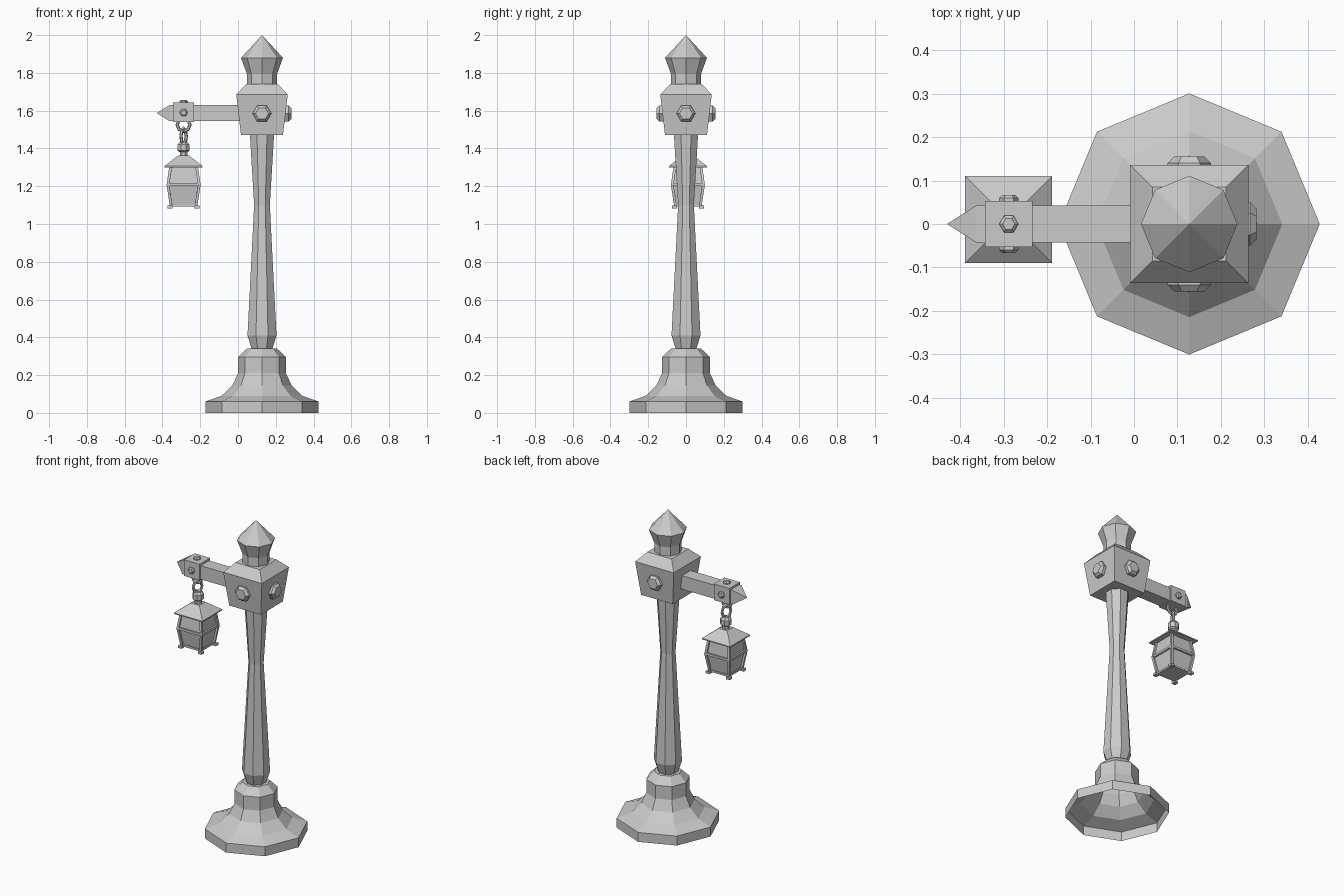
import bpy, bmesh, math
from mathutils import Matrix, Vector

if "Cube" in bpy.data.objects:
    bpy.data.objects.remove(bpy.data.objects["Cube"])

PX = 0.127            # post centre
LX, LY = -0.288, 0.01  # lantern centre
R2 = math.sqrt(2)


def finish(name, bm):
    bmesh.ops.recalc_face_normals(bm, faces=bm.faces)
    me = bpy.data.meshes.new(name)
    bm.to_mesh(me)
    bm.free()
    ob = bpy.data.objects.new(name, me)
    bpy.context.collection.objects.link(ob)
    return ob


def loft(name, profile, n, turn=0.0, origin=(0, 0, 0), axis=(0, 0, 1), cap_bottom=True):
    """Stack n-sided rings of (radius, height) along an axis; radius 0 gives a tip."""
    bm = bmesh.new()
    rings = []
    for r, h in profile:
        if r == 0:
            rings.append([bm.verts.new((0, 0, h))])
        else:
            rings.append([bm.verts.new((r * math.cos(turn + math.tau * i / n),
                                        r * math.sin(turn + math.tau * i / n), h)) for i in range(n)])
    for a, b in zip(rings, rings[1:]):
        for i in range(n):
            j = (i + 1) % n
            bm.faces.new((a[i], a[j], b[0]) if len(b) == 1 else (a[i], a[j], b[j], b[i]))
    if cap_bottom:
        bm.faces.new(rings[0])
    if len(rings[-1]) > 1:
        bm.faces.new(rings[-1])
    rot = Vector((0, 0, 1)).rotation_difference(Vector(axis)).to_matrix().to_4x4()
    bm.transform(Matrix.Translation(origin) @ rot)
    return finish(name, bm)


def square(name, profile, origin=(0, 0, 0), axis=(0, 0, 1), **kw):
    """Square loft, profile given as (half width, height)."""
    return loft(name, [(h * R2, z) for h, z in profile], 4, math.pi / 4, origin, axis, **kw)


def box(name, lo, hi):
    bm = bmesh.new()
    bmesh.ops.create_cube(bm, size=1)
    lo, hi = Vector(lo), Vector(hi)
    bm.transform(Matrix.Translation((lo + hi) / 2) @ Matrix.Diagonal((*(hi - lo), 1)))
    return finish(name, bm)


def strut(name, a, b, w):
    """Square bar of half width w between two points."""
    a, b = Vector(a), Vector(b)
    return square(name, [(w, 0), (w, (b - a).length)], a, (b - a).normalized())


def link(name, centre, rx, rz, thick, spin=0):
    """Low-poly chain link standing upright."""
    bpy.ops.mesh.primitive_torus_add(major_segments=8, minor_segments=6,
                                     major_radius=1, minor_radius=thick / rx)
    ob = bpy.context.object
    ob.name = name
    ob.data.transform(Matrix.Translation(centre) @ Matrix.Rotation(spin, 4, 'Z')
                      @ Matrix.Diagonal((rx, rx, rz, 1)) @ Matrix.Rotation(math.pi / 2, 4, 'X'))


# Hollow octagonal foot
loft("base", [(.3, 0), (.3, .06), (.214, .09), (.157, .145), (.127, .21), (.127, .295), (.08, .34)],
     8, origin=(PX, 0, 0), cap_bottom=False)

# Tapered post
loft("post", [(.06, .24), (.06, .34), (.083, .41), (.045, 1.1), (.071, 1.5)],
     8, math.pi / 8, (PX, 0, 0))

# Head block with sloped shoulders, and finial
square("head_block", [(.111, 1.47), (.136, 1.685), (.085, 1.74)], (PX, 0, 0))
loft("finial", [(.08, 1.73), (.08, 1.795), (.111, 1.88), (0, 2)], 8, origin=(PX, 0, 0))

# Large hexagonal bolts on three sides of the head
for label, d, t in (("front", (0, -1, 0), 0), ("back", (0, 1, 0), 0), ("side", (1, 0, 0), math.pi / 2)):
    loft("head_bolt_" + label, [(.05, .1), (.05, .14), (.035, .155)], 6, t, (PX, 0, 1.585), d)

# Arm with pointed end, and its clamp
square("arm", [(.043, 0), (.043, .402), (0, .47)], (.04, 0, 1.587), (-1, 0, 0))
box("clamp", (LX - .055, -.053, 1.54), (LX + .055, .053, 1.643))
for label, d in (("front", (0, -1, 0)), ("back", (0, 1, 0)), ("top", (0, 0, 1))):
    loft("clamp_bolt_" + label, [(.022, .045), (.022, .06), (.014, .067)], 6, 0, (LX, 0, 1.59), d)

# Chain and hanging cap
link("upper_link", (LX, 0, 1.525), .034, .034, .009)
link("lower_link", (LX, .005, 1.465), .028, .04, .009, math.radians(60))
loft("lantern_cap", [(.022, 1.35), (.022, 1.38), (.034, 1.388), (.034, 1.42), (.022, 1.435)],
     8, math.pi / 8, (LX, LY, 0))

# Lantern roof and glass body
square("lantern_roof", [(.1, 1.3), (.1, 1.307), (.03, 1.362)], (LX, LY, 0))
square("lantern_glass", [(.06, 1.095), (.078, 1.208), (.066, 1.302)], (LX, LY, 0))
square("lantern_floor", [(.068, 1.092), (.068, 1.104)], (LX, LY, 0))

# Lantern frame: bent corner posts, feet and middle rails
corners = [(-1, -1), (1, -1), (1, 1), (-1, 1)]


def at(c, h, z):
    return (LX + c[0] * h, LY + c[1] * h, z)


for i, c in enumerate(corners):
    nxt = corners[(i + 1) % 4]
    strut(f"frame_lower_post_{i}", at(c, .065, 1.09), at(c, .083, 1.21), .007)
    strut(f"frame_upper_post_{i}", at(c, .083, 1.205), at(c, .069, 1.303), .007)
    strut(f"frame_rail_{i}", at(c, .081, 1.208), at(nxt, .081, 1.208), .007)
    square(f"lantern_foot_{i}", [(.013, 1.083), (.013, 1.097)], at(c, .071, 0))
